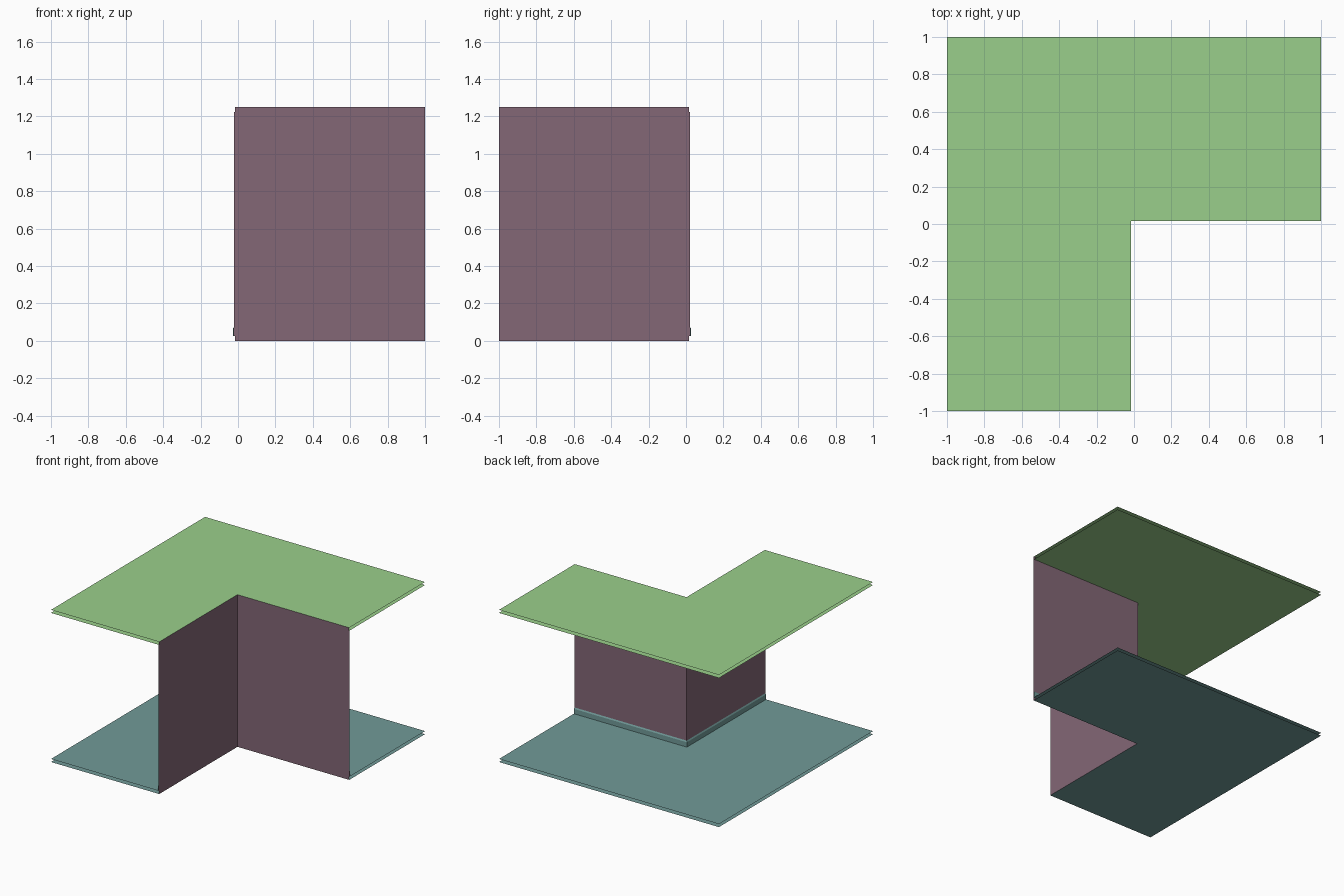
import bpy
import bmesh

if "Cube" in bpy.data.objects:
    bpy.data.objects.remove(bpy.data.objects["Cube"], do_unlink=True)


def material(name, srgb):
    mat = bpy.data.materials.new(name)
    mat.use_nodes = True
    colour = [((c / 255 + 0.055) / 1.055) ** 2.4 for c in srgb] + [1]
    mat.diffuse_color = colour
    mat.node_tree.nodes["Principled BSDF"].inputs["Base Color"].default_value = colour
    return mat


green = material("ceiling green", (154, 207, 139))
teal = material("floor teal", (113, 154, 152))
mauve = material("wall mauve", (131, 103, 118))

OUTER = 0.016   # outside face of the corner walls
INNER = 0.021   # room side of the corner walls


def finish(name, bm, mat):
    mesh = bpy.data.meshes.new(name)
    bm.to_mesh(mesh)
    bm.free()
    mesh.materials.append(mat)
    obj = bpy.data.objects.new(name, mesh)
    bpy.context.collection.objects.link(obj)
    return obj


def l_sheet(name, z, mat, up):
    """Thin L-shaped sheet with the front left quarter left out."""
    c = OUTER
    outline = [(-1, -1), (-c, -1), (-c, c), (1, c), (1, 1), (-1, 1)]
    bm = bmesh.new()
    face = bm.faces.new([bm.verts.new((x, y, z)) for x, y in outline])
    if not up:
        face.normal_flip()
    return finish(name, bm, mat)


def corner_sweep(name, profile, mat, closed=False):
    """Carry a profile of (offset, height) along the two walls."""
    bm = bmesh.new()
    rings = []
    for d, z in profile:
        rings.append([bm.verts.new(p) for p in
                      ((-d, -1, z), (-d, d, z), (1, d, z))])
    pairs = list(zip(rings, rings[1:]))
    if closed:
        pairs.append((rings[-1], rings[0]))
        bm.faces.new([r[0] for r in rings])
        bm.faces.new([r[2] for r in rings])
    for a, b in pairs:
        for i in range(2):
            bm.faces.new((a[i], a[i + 1], b[i + 1], b[i]))
    if closed:
        bmesh.ops.recalc_face_normals(bm, faces=bm.faces)
    return finish(name, bm, mat)


# Floor and ceiling, each a pair of sheets with open edges
l_sheet("floor_underside", 0.0, teal, False)
l_sheet("floor_surface", 0.025, teal, True)
l_sheet("ceiling_underside", 1.225, green, False)
l_sheet("ceiling_top", 1.25, green, True)

# Corner walls: full-height outside face and room-side lining
corner_sweep("outer_wall", [(OUTER, 0), (OUTER, 1.25)], mauve)
corner_sweep("inner_wall", [(OUTER, 0.025), (INNER, 0.025),
                            (INNER, 1.225), (OUTER, 1.225)], mauve)

# Skirting along the room side, with a sloped top edge
corner_sweep("skirting", [(INNER, 0.025), (0.027, 0.025), (0.027, 0.065),
                          (INNER, 0.075)], teal, closed=True)
